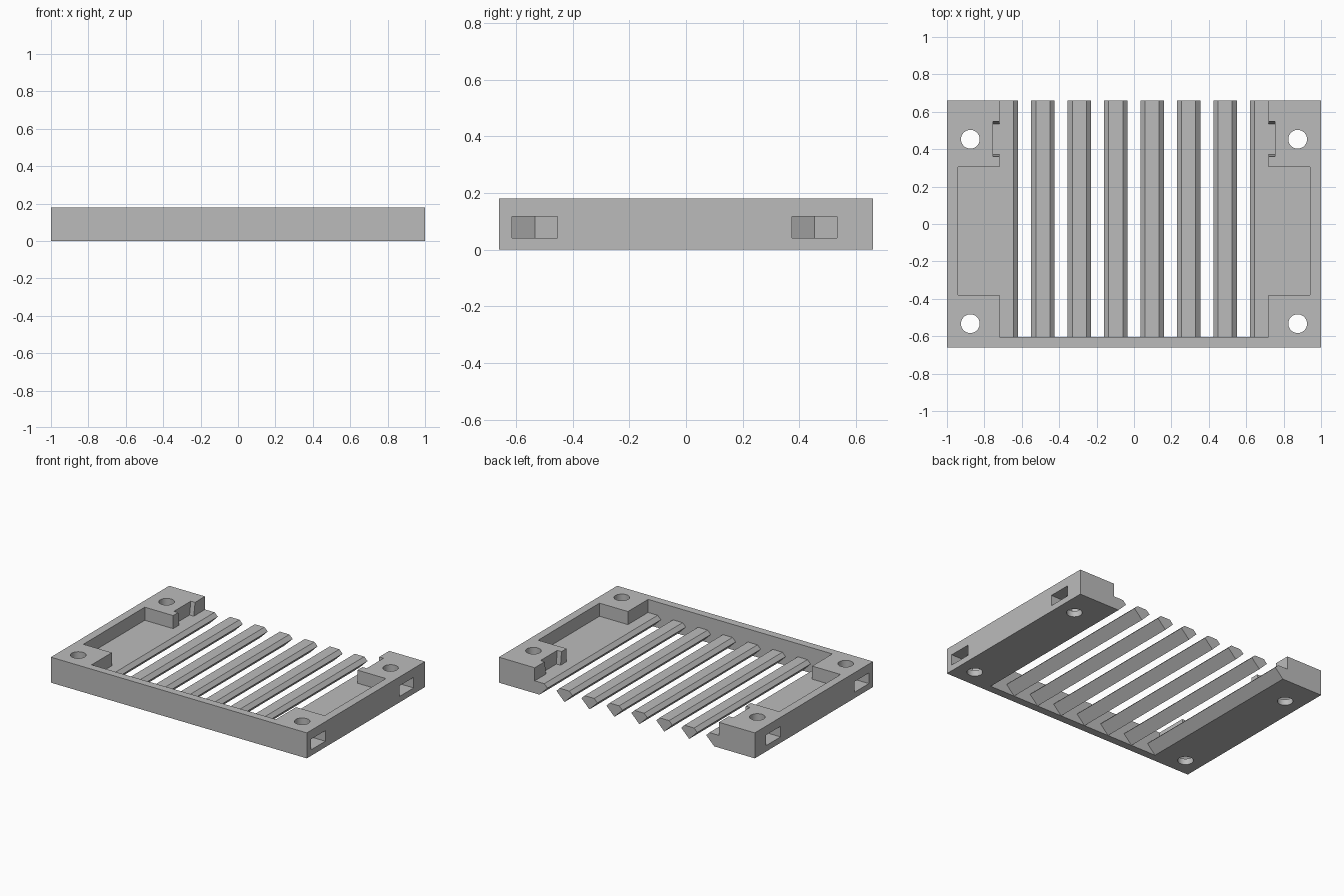
import bpy, bmesh, math
from mathutils import Vector

cube = bpy.data.objects.get("Cube")
if cube:
    bpy.data.objects.remove(cube, do_unlink=True)

# Main dimensions
HALF_X, HALF_Y, TOP = 1.0, 0.66, 0.18
FLOOR = 0.0875          # recess floor and bar tops
R = 0.0625              # half width of a bar
PITCH = 0.195
EDGE = 3.5 * PITCH      # inner edge of the side floors
FRONT = -0.605          # inside of the front wall
BOLT_X, BOLT_YS = 0.875, (-0.533, 0.453)

grey = bpy.data.materials.new("plain_grey")
grey.use_nodes = True
colour = (0.5, 0.5, 0.5, 1)
grey.diffuse_color = colour
bsdf = next(n for n in grey.node_tree.nodes if n.type == 'BSDF_PRINCIPLED')
bsdf.inputs["Base Color"].default_value = colour


def prism(name, outline, axis, lo, hi):
    """Extrude a 2D outline along an axis from lo to hi."""
    place = {'x': lambda a, b, h: (h, a, b),
             'y': lambda a, b, h: (a, h, b),
             'z': lambda a, b, h: (a, b, h)}[axis]
    bm = bmesh.new()
    face = bm.faces.new([bm.verts.new(place(a, b, lo)) for a, b in outline])
    side = bmesh.ops.extrude_face_region(bm, geom=[face])["geom"]
    moved = [v for v in side if isinstance(v, bmesh.types.BMVert)]
    bmesh.ops.translate(bm, verts=moved, vec=Vector(place(0, 0, hi - lo)))
    bmesh.ops.recalc_face_normals(bm, faces=bm.faces)
    mesh = bpy.data.meshes.new(name)
    bm.to_mesh(mesh)
    bm.free()
    mesh.materials.append(grey)
    obj = bpy.data.objects.new(name, mesh)
    bpy.context.collection.objects.link(obj)
    return obj


def rect(x, y0, y1):
    return [(-x, y0), (x, y0), (x, y1), (-x, y1)]


def cut(target, cutter):
    """Subtract the cutter and delete it."""
    mod = target.modifiers.new("cut", 'BOOLEAN')
    mod.operation, mod.solver, mod.object = 'DIFFERENCE', 'EXACT', cutter
    bpy.context.view_layer.objects.active = target
    bpy.ops.object.modifier_apply(modifier=mod.name)
    bpy.data.objects.remove(cutter, do_unlink=True)


# Frame with corner blocks, open at the back
frame = prism("frame", rect(HALF_X, -HALF_Y, HALF_Y), 'z', 0, TOP)
right = [(0.72, FRONT), (0.72, -0.38), (0.942, -0.38),
         (0.942, 0.305), (0.72, 0.305), (0.72, 0.8)]
left = [(-x, y) for x, y in reversed(right)]
cut(frame, prism("recess_cutter", right + left, 'z', FLOOR, 0.4))
cut(frame, prism("middle_cutter", rect(EDGE, FRONT, 0.8), 'z', -0.1, 0.3))

for s in (-1, 1):
    # Tapered notch in each rear block
    slot = [(0.372, FLOOR), (0.36, TOP + 0.01), (0.55, TOP + 0.01), (0.535, FLOOR)]
    cut(frame, prism("notch_cutter", slot, 'x', *sorted((s * 0.7, s * 0.753))))
    for y in BOLT_YS:
        # Bolt hole and side-loading nut pocket
        circle = [(s * BOLT_X + 0.05 * math.cos(math.tau * i / 48),
                   y + 0.05 * math.sin(math.tau * i / 48)) for i in range(48)]
        cut(frame, prism("bolt_cutter", circle, 'z', -0.1, 0.3))
        w = 0.08
        nut = [(1.1, y - w), (1.1, y + w), (BOLT_X - 0.046, y + w),
               (BOLT_X - 0.092, y), (BOLT_X - 0.046, y - w)]
        cut(frame, prism("nut_cutter", [(s * a, b) for a, b in nut], 'z', 0.042, 0.117))

bpy.ops.object.select_all(action='DESELECT')
frame.select_set(True)
bpy.context.view_layer.objects.active = frame
bpy.ops.object.shade_smooth_by_angle(angle=math.radians(30))

# Bars: squares standing on a corner with the top cut flat
flat = 2 * R - FLOOR
half = [(0, 0), (R, R), (flat, FLOOR)]
for i in range(6):
    c = (i - 2.5) * PITCH
    outline = half + [(-a, b) for a, b in reversed(half[1:])]
    prism(f"bar_{i + 1}", [(c + a, b) for a, b in outline], 'y', FRONT - 0.005, HALF_Y)

# Half bars along the inner edges of the side floors
for s, name in ((-1, "right_edge_bar"), (1, "left_edge_bar")):
    prism(name, [(s * (EDGE - a), b) for a, b in half + [(0, FLOOR)]], 'y', FRONT, HALF_Y)
